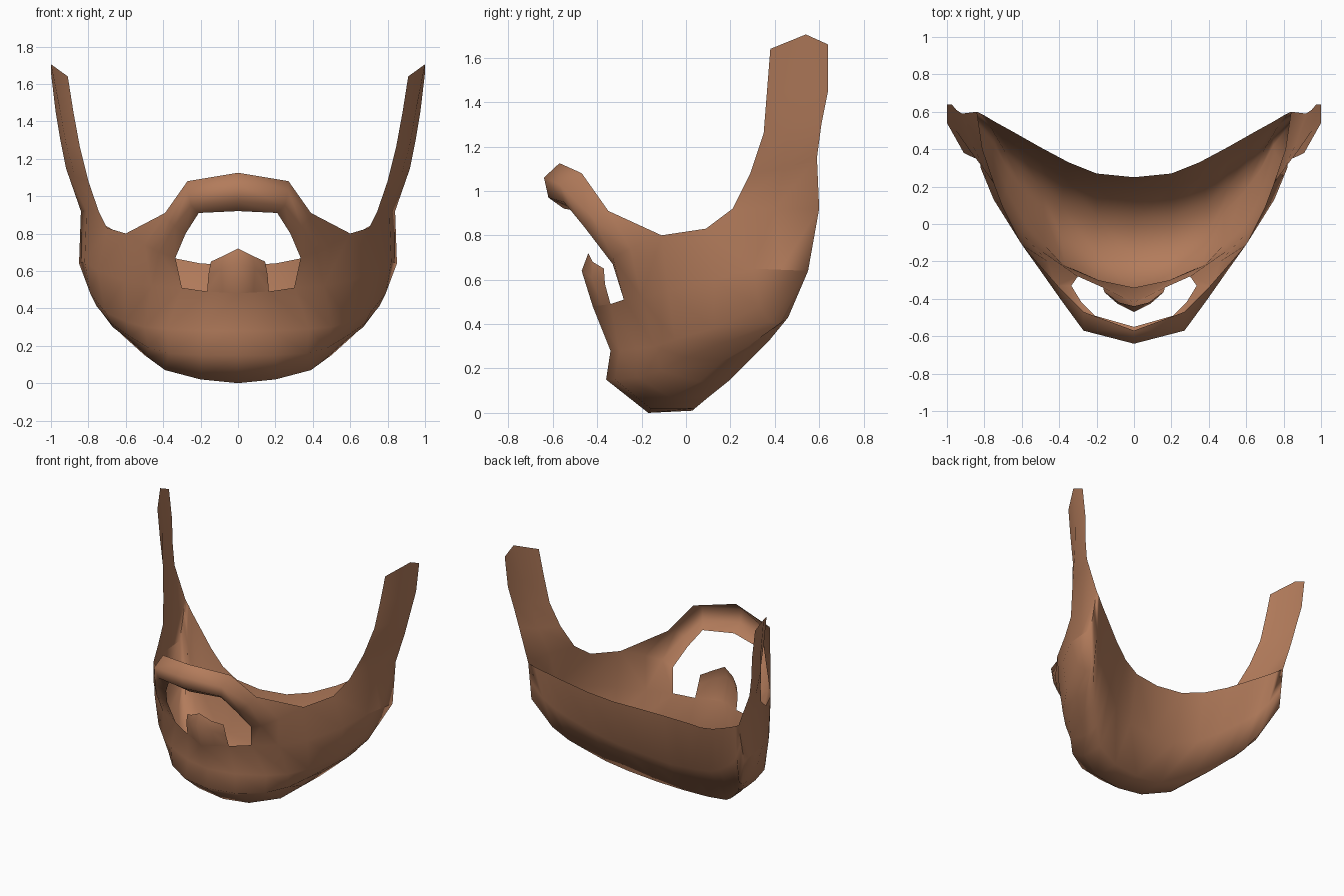
import bpy, bmesh
from mathutils import Vector

if "Cube" in bpy.data.objects:
    bpy.data.objects.remove(bpy.data.objects["Cube"])

bm = bmesh.new()


def loft(rows):
    """Skin neighbouring profiles with quads (triangles where points coincide)."""
    for r0, r1 in zip(rows, rows[1:]):
        for i in range(len(r0) - 1):
            corners = []
            for p in (r0[i], r0[i + 1], r1[i + 1], r1[i]):
                if all((Vector(p) - Vector(q)).length > 1e-4 for q in corners):
                    corners.append(p)
            if len(corners) > 2:
                bm.faces.new([bm.verts.new(p) for p in corners])


# Jaw profiles, centre to right jaw corner, from mouth level down and under
corner = (.85, .55, .64)
mouth = [(0, -.42, .48), (.165, -.34, .49), (.3, -.28, .51), (.46, -.2, .52),
         (.61, -.08, .55), (.75, .13, .6), (.82, .3, .65), corner]
crease = [(0, -.34, .28), (.19, -.3, .28), (.38, -.22, .29), (.5, -.14, .3),
          (.6, -.05, .33), (.71, .12, .38), (.79, .33, .48), corner]
chin = [(0, -.36, .15), (.2, -.32, .15), (.37, -.22, .16), (.48, -.11, .19),
        (.58, 0, .25), (.68, .18, .32), (.755, .38, .41), corner]
under = [(0, -.17, 0), (.2, -.16, .02), (.39, -.07, .07), (.48, .06, .14),
         (.58, .16, .23), (.67, .28, .3), (.745, .42, .4), corner]
jaw = [(0, .03, .01), (.2, .04, .02), (.39, .1, .07), (.5, .2, .15),
       (.6, .29, .24), (.68, .37, .32), (.745, .46, .43), corner]
neck_rim = [(0, .25, .63), (.2, .27, .64), (.35, .33, .67), (.5, .41, .73),
            (.65, .495, .81), (.75, .55, .865), (.8, .58, .895), (.84, .6, .92)]
neck_mid = [tuple((Vector(a) + Vector(b)) / 2 + Vector((0, .05, -.06)) * (1 - i / 7))
            for i, (a, b) in enumerate(zip(jaw, neck_rim))]
loft([mouth, crease, chin, under, jaw, neck_mid, neck_rim])

# Cheek between mouth level and its upper rim
cheek_rim = [(.6, -.11, .8), (.7, .09, .83), (.745, .21, .92)]
loft([cheek_rim, mouth[4:7]])

# Sideburn: front edge, middle, back edge at rising heights
loft([[mouth[6], (.835, .425, .645), corner],
      [cheek_rim[2], (.81, .4, .92), neck_rim[-1]],
      [(.8, .29, 1.08), (.87, .44, 1.1), (.92, .59, 1.15)],
      [(.845, .35, 1.26), (.92, .46, 1.28), (.95, .61, 1.3)],
      [(.88, .365, 1.45), (.95, .5, 1.45), (.975, .64, 1.45)],
      [(.91, .38, 1.64), (1, .54, 1.705), (1, .64, 1.66)]])

# Moustache: curled strip from the lip centre down round the mouth corner
loft([[(0, -.57, 1.125), (0, -.64, 1.06), (0, -.62, .97), (0, -.55, .92)],
      [(.27, -.47, 1.08), (.27, -.57, 1.03), (.25, -.55, .95), (.21, -.49, .91)],
      [(.39, -.35, .91), (.38, -.42, .88), (.34, -.46, .84), (.28, -.42, .8)],
      [cheek_rim[0], (.5, -.25, .74), (.42, -.33, .7), (.335, -.33, .67)],
      [mouth[4], mouth[3], mouth[3], mouth[2]]])

# Soul patch under the lip
loft([[(0, -.44, .72), (.08, -.42, .68), (.145, -.37, .65)],
      [(0, -.47, .64), (.09, -.425, .61), (.158, -.365, .58)],
      [mouth[0], (.0825, -.38, .485), mouth[1]]])

# Mirror to the left side and weld
bmesh.ops.remove_doubles(bm, verts=bm.verts, dist=.001)
bmesh.ops.mirror(bm, geom=bm.verts[:] + bm.edges[:] + bm.faces[:],
                 axis='X', merge_dist=.001)
bmesh.ops.remove_doubles(bm, verts=bm.verts, dist=.001)
bmesh.ops.recalc_face_normals(bm, faces=bm.faces)
# Make the shell face outwards: the chin front must point to -y
chin_face = min(bm.faces, key=lambda f: (f.calc_center_median() - Vector((.1, -.34, .2))).length)
if chin_face.normal.y > 0:
    bmesh.ops.reverse_faces(bm, faces=bm.faces)

mesh = bpy.data.meshes.new("beard")
bm.to_mesh(mesh)
bm.free()
beard = bpy.data.objects.new("beard", mesh)
bpy.context.collection.objects.link(beard)

brown = bpy.data.materials.new("brown_hair")
brown.diffuse_color = (.45, .2, .105, 1)
brown.use_nodes = True
brown.node_tree.nodes["Principled BSDF"].inputs["Base Color"].default_value = brown.diffuse_color
mesh.materials.append(brown)
for p in mesh.polygons:
    p.use_smooth = True
